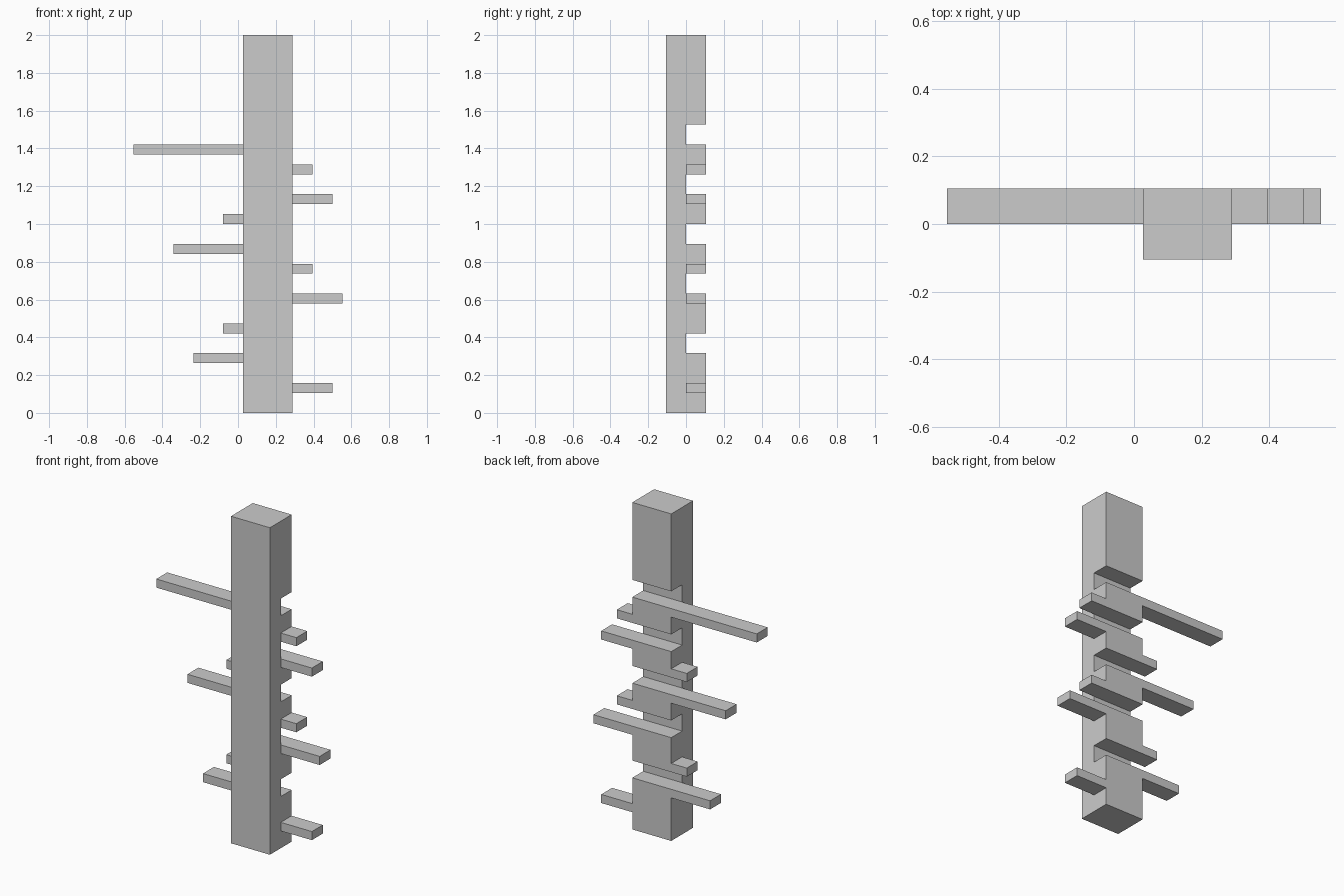
import bpy, bmesh
from mathutils import Vector

if "Cube" in bpy.data.objects:
    bpy.data.objects.remove(bpy.data.objects["Cube"])

U = 2 / 38            # module: the whole model sits on this grid
X0, X1 = 0.5, 5.5     # post sides, in modules


def add_object(name, bm):
    bmesh.ops.recalc_face_normals(bm, faces=bm.faces)
    mesh = bpy.data.meshes.new(name)
    bm.to_mesh(mesh)
    bm.free()
    obj = bpy.data.objects.new(name, mesh)
    bpy.context.collection.objects.link(obj)
    return obj


def extrude_along_x(name, profile, xa, xb):
    """Extrude a (y, z) outline from xa to xb."""
    bm = bmesh.new()
    face = bm.faces.new([bm.verts.new((xa * U, y * U, z * U)) for y, z in profile])
    ext = bmesh.ops.extrude_face_region(bm, geom=[face])
    moved = [g for g in ext["geom"] if isinstance(g, bmesh.types.BMVert)]
    bmesh.ops.translate(bm, verts=moved, vec=Vector(((xb - xa) * U, 0, 0)))
    return add_object(name, bm)


# Post with half-depth notches cut into its back
notches = [(6, 8), (12, 14), (17, 19), (22, 24), (27, 29)]
profile = [(-2, 38), (-2, 0), (2, 0)]
for low, high in notches:
    profile += [(2, low), (0, low), (0, high), (2, high)]
profile.append((2, 38))
extrude_along_x("post", profile, X0, X1)


# Side bars, one module tall, flush with the back half of the post: (z, tip x)
bars = [(2, 9.5), (5, -4.5), (8, -1.5), (11, 10.5), (14, 7.5),
        (16, -6.5), (19, -1.5), (21, 9.5), (24, 7.5), (26, -10.5)]
for z, tip in bars:
    section = [(0, z), (2, z), (2, z + 1), (0, z + 1)]
    if tip > 0:
        extrude_along_x("right_bar", section, X1, tip)
    else:
        extrude_along_x("left_bar", section, tip, X0)
